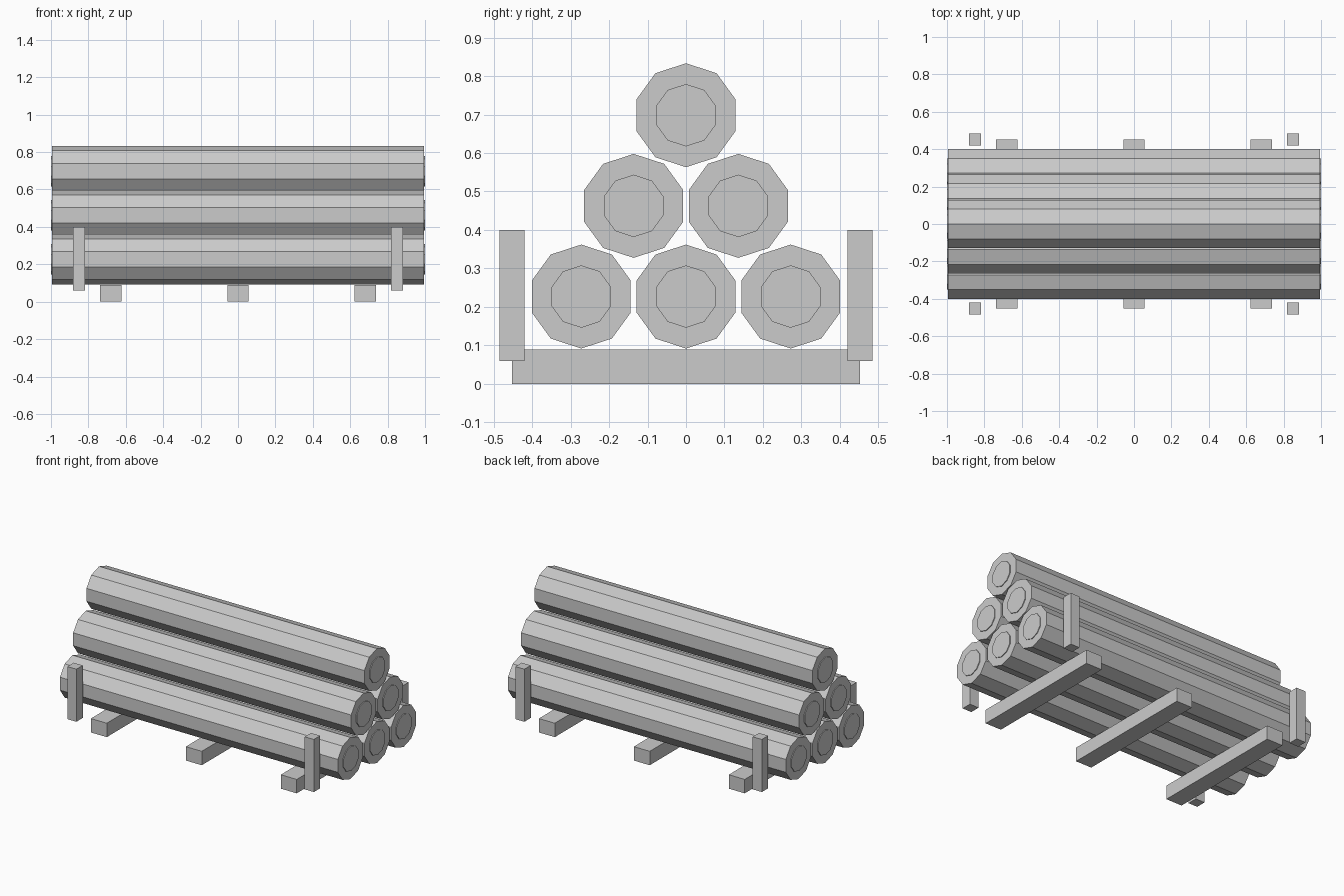
import bpy
from math import pi, sqrt

if "Cube" in bpy.data.objects:
    bpy.data.objects.remove(bpy.data.objects["Cube"])

LOG_R, PITCH, BASE_Z = 0.135, 0.272, 0.227


def box(name, x, y, z, sx, sy, sz):
    bpy.ops.mesh.primitive_cube_add(size=1, location=(x, y, z))
    ob = bpy.context.object
    ob.name = name
    ob.scale = (sx, sy, sz)
    return ob


def log_cylinder(name, x, y, z, radius, length):
    # ten-sided, axis along x, one corner pointing straight up
    bpy.ops.mesh.primitive_cylinder_add(
        vertices=10, radius=radius, depth=length, location=(x, y, z),
        rotation=(pi / 2, 0, pi / 2))
    ob = bpy.context.object
    ob.name = name
    return ob


# Pyramid of logs: three, two, one
for row in range(3):
    count = 3 - row
    z = BASE_Z + row * PITCH * sqrt(3) / 2
    for i in range(count):
        y = (i - (count - 1) / 2) * PITCH
        log_cylinder(f"log_{row}_{i}", 0, y, z, LOG_R, 1.99)
        # Raised heartwood disc on each end
        for s in (-1, 1):
            log_cylinder(f"heartwood_{row}_{i}", s * 0.99, y, z, 0.081, 0.02)

# Cross beams under the stack
for x in (-0.68, 0, 0.68):
    box("support_beam", x, 0, 0.045, 0.114, 0.904, 0.09)

# Upright stakes at the four corners
for x in (-0.85, 0.85):
    for y in (-0.4525, 0.4525):
        box("stake", x, y, 0.23, 0.065, 0.065, 0.34)
